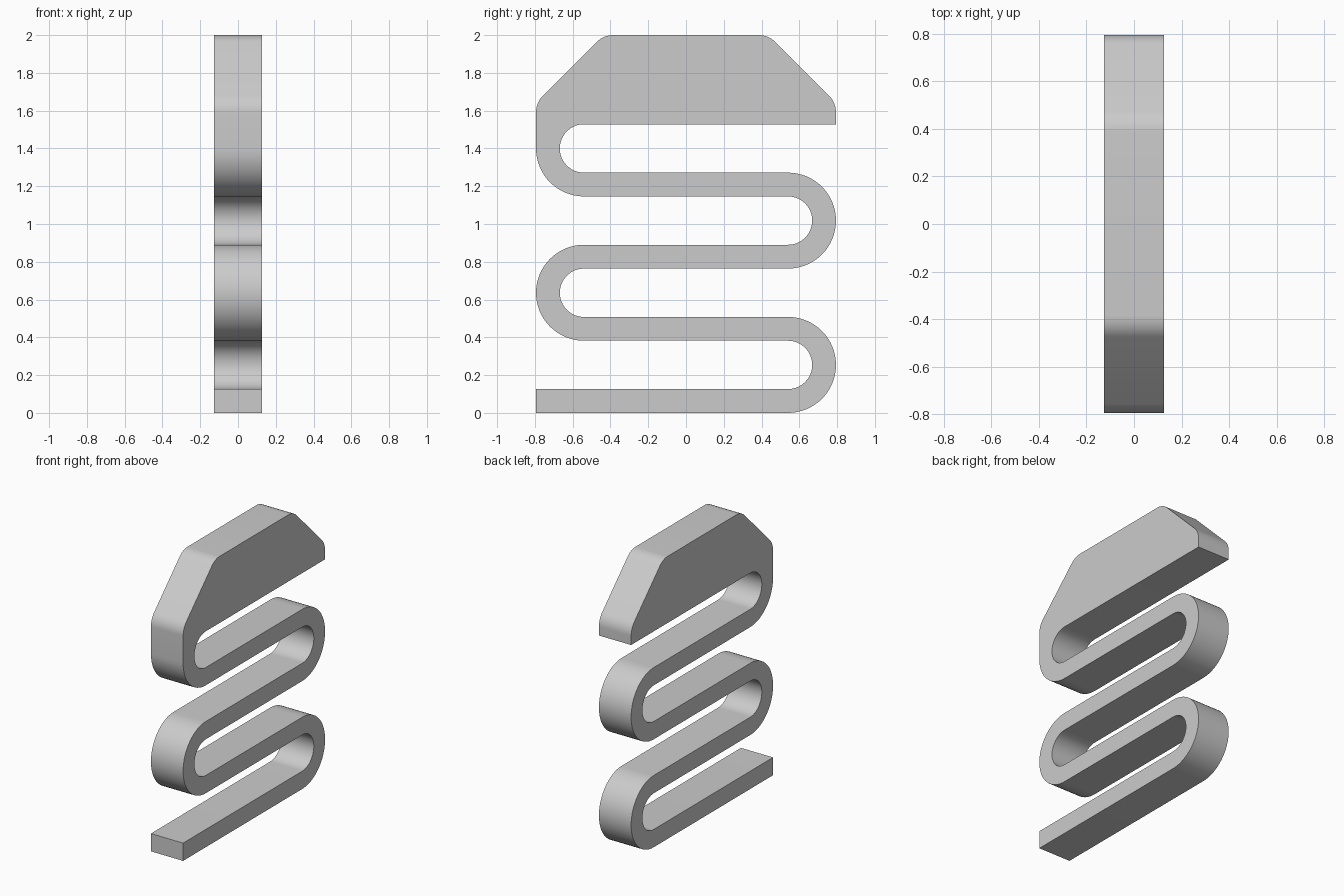
import bpy, bmesh
from math import radians, cos, sin, tan

scene_cube = bpy.data.objects.get("Cube")
if scene_cube:
    bpy.data.objects.remove(scene_cube, do_unlink=True)

HALF_LEN, HALF_WIDTH, TOP = 0.794, 0.126, 2.0
BAR, INNER = 0.126, 0.128          # bar thickness, inner bend radius
OUTER = BAR + INNER
PITCH = BAR + 2 * INNER
BEND_Y = HALF_LEN - OUTER
CHAMFER, FILLET = 0.357, 0.127


def arc(cy, cz, r, start, end, steps, side=1):
    """Points of an arc in the y-z plane, mirrored in y when side is -1."""
    angles = [radians(start + (end - start) * i / steps) for i in range(steps + 1)]
    return [(side * (cy + r * cos(a)), cz + r * sin(a)) for a in angles]


def bend(index, radius, end=90, steps=32):
    side = 1 if index % 2 == 0 else -1
    return arc(BEND_Y, OUTER + index * PITCH, radius, -90, end, steps, side)


# Two edges of the serpentine strip, from the foot up to the head
under, over = [(-HALF_LEN, 0)], [(-HALF_LEN, BAR)]
for i in range(4):
    under += bend(i, OUTER if i % 2 == 0 else INNER)
    if i < 3:
        over += bend(i, INNER if i % 2 == 0 else OUTER)
over += bend(3, OUTER, end=0, steps=16)

# Head with rounded chamfers on both ends
under.append((HALF_LEN, 3 * PITCH + OUTER + INNER))
inset = FILLET * tan(radians(22.5))
shoulder = arc(HALF_LEN - FILLET, TOP - CHAMFER - inset, FILLET, 0, 45, 8)
shoulder += arc(HALF_LEN - CHAMFER - inset, TOP - FILLET, FILLET, 45, 90, 8)
head = shoulder + [(-y, z) for y, z in reversed(shoulder)]
outline = under + head + over[::-1]

# Extrude the outline across the width
bm = bmesh.new()
face = bm.faces.new([bm.verts.new((-HALF_WIDTH, y, z)) for y, z in outline])
result = bmesh.ops.extrude_face_region(bm, geom=[face])
moved = [v for v in result["geom"] if isinstance(v, bmesh.types.BMVert)]
bmesh.ops.translate(bm, verts=moved, vec=(2 * HALF_WIDTH, 0, 0))
bmesh.ops.recalc_face_normals(bm, faces=bm.faces)
mesh = bpy.data.meshes.new("serpentine_spring")
bm.to_mesh(mesh)
bm.free()

# Plain grey material
grey = bpy.data.materials.new("light grey")
grey.use_nodes = True
colour = (0.6, 0.6, 0.6, 1)
grey.diffuse_color = colour
grey.node_tree.nodes["Principled BSDF"].inputs["Base Color"].default_value = colour
mesh.materials.append(grey)

spring = bpy.data.objects.new("serpentine_spring", mesh)
bpy.context.collection.objects.link(spring)
bpy.context.view_layer.objects.active = spring
spring.select_set(True)
bpy.ops.object.shade_smooth_by_angle(angle=radians(30))
